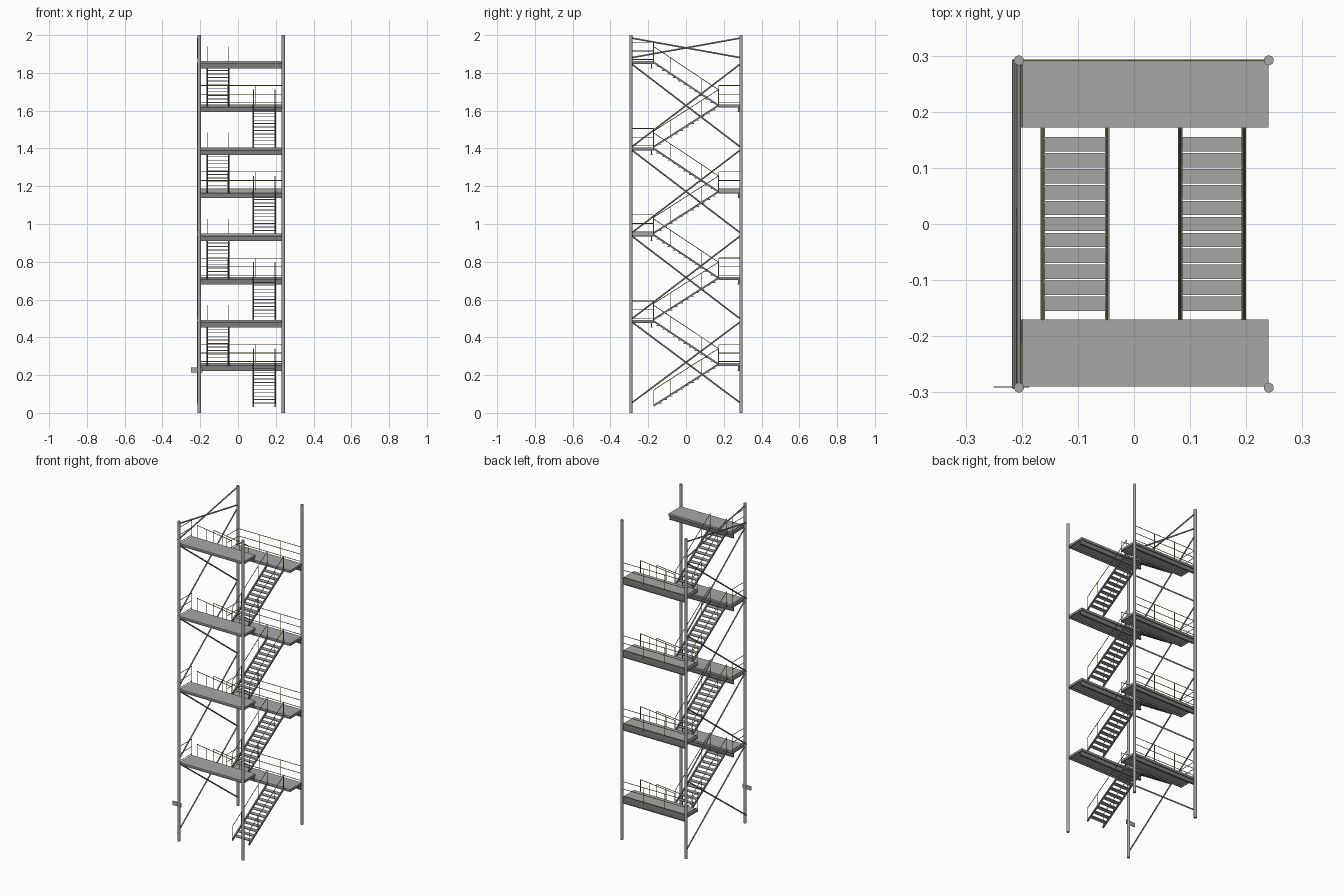
import bpy, bmesh, math
from mathutils import Vector

if "Cube" in bpy.data.objects:
    bpy.data.objects.remove(bpy.data.objects["Cube"])


def material(name, *rgb):
    m = bpy.data.materials.new(name)
    m.diffuse_color = (*rgb, 1)
    m.use_nodes = True
    m.node_tree.nodes["Principled BSDF"].inputs["Base Color"].default_value = m.diffuse_color
    return m


YELLOW = material("rail_yellow", 0.36, 0.29, 0.05)
STEEL = material("steel_grey", 0.39, 0.39, 0.39)
DARK = material("dark_steel", 0.2, 0.2, 0.2)


def finish(name, bm, mat=STEEL):
    bmesh.ops.recalc_face_normals(bm, faces=bm.faces)
    me = bpy.data.meshes.new(name)
    bm.to_mesh(me)
    bm.free()
    ob = bpy.data.objects.new(name, me)
    bpy.context.collection.objects.link(ob)
    me.materials.append(mat)
    return ob


def box(bm, x0, x1, y0, y1, z0, z1):
    vs = bmesh.ops.create_cube(bm, size=1)["verts"]
    for v in vs:
        v.co = Vector(((x0 + x1) / 2 + v.co.x * (x1 - x0),
                       (y0 + y1) / 2 + v.co.y * (y1 - y0),
                       (z0 + z1) / 2 + v.co.z * (z1 - z0)))
    return vs


def rod(bm, a, b, r, sides=6):
    a, b = Vector(a), Vector(b)
    d = b - a
    vs = bmesh.ops.create_cone(bm, cap_ends=True, segments=sides, radius1=r,
                               radius2=r, depth=d.length)["verts"]
    q = Vector((0, 0, 1)).rotation_difference(d)
    for v in vs:
        v.co = q @ v.co + (a + b) / 2


X0, X1, YC = -0.205, 0.24, 0.2915
LX0 = -0.202
STEP = 0.4567
RAIL = 0.0018

# four round columns
for n, x, y in (("front_left", X0, -YC), ("front_right", X1, -YC),
                ("back_left", X0, YC), ("back_right", X1, YC)):
    bm = bmesh.new()
    rod(bm, (x, y, 0), (x, y, 2), 0.0088, 24)
    ob = finish("column_" + n, bm)
    bpy.context.view_layer.objects.active = ob
    ob.select_set(True)
    bpy.ops.object.shade_smooth_by_angle(angle=math.radians(40))
    ob.select_set(False)

# crossed braces on the left side
levels = [(0.05, 0.485), (0.495, 0.94), (0.95, 1.395), (1.405, 1.85), (1.88, 1.985)]
bm = bmesh.new()
for lo, hi in levels:
    rod(bm, (-0.213, -YC, lo), (-0.213, YC, hi), 0.0042, 10)
    rod(bm, (-0.205, YC, lo), (-0.205, -YC, hi), 0.0042, 10)
finish("cross_braces", bm)


def landing(name, y0, y1, beam_y, top):
    bm = bmesh.new()
    box(bm, LX0, X1, y0, y1, top - 0.006, top)
    finish(name + "_deck", bm)
    bm = bmesh.new()
    # edge lips under the deck
    for y in (y0, y1 - 0.005):
        box(bm, LX0, X1, y, y + 0.005, top - 0.016, top - 0.006)
    for x in (LX0, X1 - 0.005):
        box(bm, x, x + 0.005, y0 + 0.005, y1 - 0.005, top - 0.016, top - 0.006)
    # deep support beam, I-shaped
    box(bm, LX0, X1, beam_y - 0.003, beam_y + 0.003, top - 0.037, top - 0.006)
    box(bm, LX0, X1, beam_y - 0.006, beam_y + 0.006, top - 0.040, top - 0.036)
    finish(name + "_frame", bm, DARK)


def guard(name, a, b, top, posts):
    # posts, two rails and a low bar between two plan points
    bm = bmesh.new()
    a, b = Vector((*a, top)), Vector((*b, top))
    up = Vector((0, 0, 1))
    for i in range(posts):
        p = a.lerp(b, i / (posts - 1))
        rod(bm, p - up * 0.004, p + up * 0.1, RAIL)
    for h in (0.1, 0.054, 0.009):
        rod(bm, a + up * h, b + up * h, RAIL)
    finish(name, bm, YELLOW)


def flight(name, xa, xb, z0, z1, s):
    # s = +1 climbs to the back, -1 climbs to the front
    def pt(x, t, h=0.0):
        return Vector((x, s * (-0.172 + 0.344 * t), z0 + (z1 - z0) * t + h))
    bm = bmesh.new()
    for i in range(11):
        c = pt(0, (i + 1.05) / 12.1, -0.010)
        box(bm, xa + 0.007, xb - 0.007, c.y - 0.0128, c.y + 0.0128, c.z - 0.002, c.z + 0.002)
    finish(name + "_treads", bm)
    # sloping stringers
    bm = bmesh.new()
    for x in (xa + 0.004, xb - 0.004):
        vs = box(bm, x - 0.004, x + 0.004, -0.172, 0.172, -0.011, 0)
        for v in vs:
            v.co.z += pt(0, (s * v.co.y + 0.172) / 0.344).z
    finish(name + "_stringers", bm, DARK)
    # handrails with posts
    bm = bmesh.new()
    for x in (xa + 0.004, xb - 0.004):
        for t in (0.005, 0.26, 0.74, 0.995):
            rod(bm, pt(x, t, -0.005), pt(x, t, 0.078), RAIL)
        rod(bm, pt(x, 0.005, 0.078), pt(x, 0.995, 0.078), RAIL)
    finish(name + "_handrails", bm, YELLOW)


# four storeys of two flights and two landings
for k in range(4):
    zb, zf = 0.263 + k * STEP, 0.492 + k * STEP
    n = str(k + 1)
    landing("back_landing_" + n, 0.172, 0.288, 0.279, zb)
    landing("front_landing_" + n, -0.29, -0.17, -0.183, zf)
    guard("back_guardrail_" + n, (LX0 + 0.002, 0.291), (X1, 0.291), zb, 4)
    guard("back_side_guardrail_" + n, (-0.2, 0.174), (-0.2, 0.288), zb, 2)
    guard("front_side_guardrail_" + n, (-0.2, -0.288), (-0.2, -0.172), zf, 2)
    flight("right_flight_" + n, 0.078, 0.2, zf - STEP + 0.008, zb, 1)
    flight("left_flight_" + n, -0.167, -0.044, zb, zf, -1)

# small blank plate on the front left column
bm = bmesh.new()
box(bm, -0.25, -0.187, -0.2915, -0.2895, 0.213, 0.24)
finish("sign_plate", bm)
